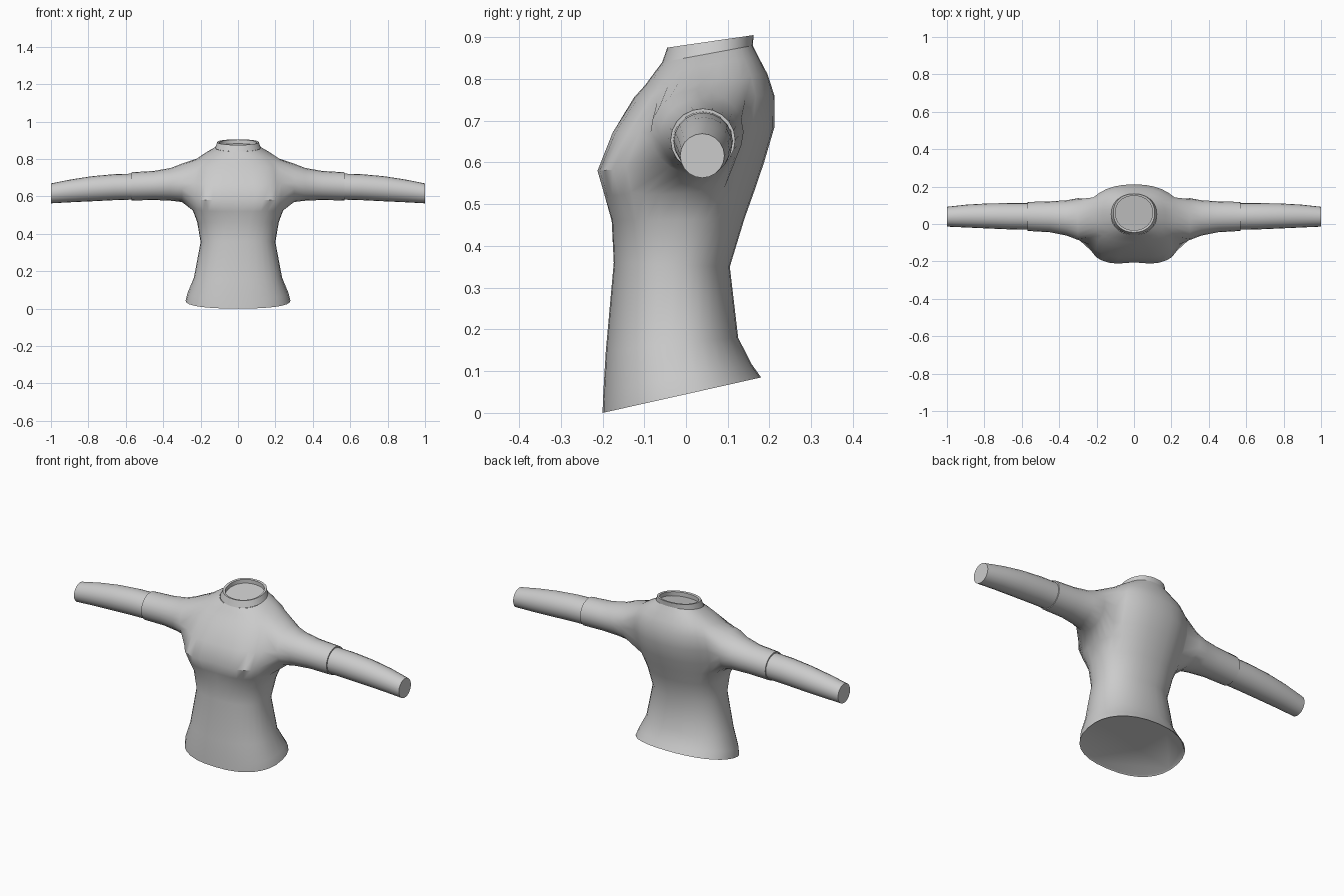
import bpy, bmesh
from math import cos, sin, pi, radians, copysign, exp

if "Cube" in bpy.data.objects:
    bpy.data.objects.remove(bpy.data.objects["Cube"])

N = 32          # columns around the torso
HALF = 3        # armhole half width in columns
LOW, HIGH = 5, 9  # armhole rows


def torso_ring(bm, yf, zf, yb, zb, hw, p=0.85, dip=0.0):
    """Tilted super-ellipse from a front point (yf, zf) to a back point (yb, zb)."""
    ring = []
    for k in range(N):
        c, s = cos(2 * pi * k / N), sin(2 * pi * k / N)
        q = p if s < 0 else 0.9
        x = hw * copysign(abs(c) ** q, c)
        t = copysign(abs(s) ** q, s)
        y = (yf + yb) / 2 + (yb - yf) / 2 * t
        if s < 0:
            y += dip * exp(-(x / 0.07) ** 2)
        ring.append(bm.verts.new((x, y, (zf + zb) / 2 + (zb - zf) / 2 * t)))
    return ring


def sleeve_ring(bm, side, x, y0, y1, z0, z1, n=20):
    ring = []
    for i in range(n):
        a = radians(-144 + 360 / n * i)
        ring.append(bm.verts.new((side * x, (y0 + y1) / 2 + (y1 - y0) / 2 * cos(a),
                                  (z0 + z1) / 2 + (z1 - z0) / 2 * sin(a))))
    return ring


def bridge(bm, a, b, skip=()):
    n = len(a)
    for k in range(n):
        if k not in skip:
            j = (k + 1) % n
            bm.faces.new((a[k], a[j], b[j], b[k]))


def finish(bm, name):
    bmesh.ops.recalc_face_normals(bm, faces=bm.faces)
    me = bpy.data.meshes.new(name)
    bm.to_mesh(me)
    bm.free()
    ob = bpy.data.objects.new(name, me)
    bpy.context.collection.objects.link(ob)
    bpy.ops.object.select_all(action='DESELECT')
    ob.select_set(True)
    bpy.context.view_layer.objects.active = ob
    bpy.ops.object.shade_smooth_by_angle(angle=radians(40))
    return ob


# Torso: front y, front z, back y, back z, half width, front squareness, centre dip
profile = [
    (-.200, .000, .180, .085, .280),
    (-.198, .050, .157, .117, .270),
    (-.192, .150, .125, .180, .236),
    (-.173, .360, .105, .350, .200),
    (-.178, .460, .140, .465, .218, .78),
    (-.199, .520, .165, .535, .238, .70, .006),
    (-.217, .580, .187, .600, .255, .65, .012),
    (-.180, .670, .212, .685, .262, .70, .004),
    (-.125, .755, .212, .760, .252, .80),
    (-.098, .785, .195, .812, .222),
    (-.076, .815, .174, .852, .170),
    (-.057, .840, .160, .880, .122, .9),
]
bm = bmesh.new()
rows = [torso_ring(bm, *r) for r in profile]
cols = [k % N for k in range(-HALF, HALF)]
hole = set(cols) | {(N // 2 - 1 - k) % N for k in cols}
for i in range(len(rows) - 1):
    bridge(bm, rows[i], rows[i + 1], hole if LOW <= i < HIGH else ())

# Hem underside, slightly recessed
hem = torso_ring(bm, -.194, .007, .174, .090, .272)
bridge(bm, rows[0], hem)
bm.faces.new(hem)

# Upper sleeves grow out of the armholes
upper = [
    (.30, -.085, .138, .570, .775),
    (.36, -.062, .127, .577, .752),
    (.45, -.044, .121, .581, .736),
    (.57, -.037, .118, .578, .729),
    (.57, -.022, .103, .593, .714),
]
loose = set()
for side in (1, -1):
    def at(row, k):
        return rows[row][(k if side > 0 else N // 2 - k) % N]
    loop = [at(LOW, k) for k in range(-HALF, HALF)]
    loop += [at(r, HALF) for r in range(LOW, HIGH)]
    loop += [at(HIGH, k) for k in range(HALF, -HALF, -1)]
    loop += [at(r, -HALF) for r in range(HIGH, LOW, -1)]
    loose.update(loop)
    for r in upper:
        ring = sleeve_ring(bm, side, *r)
        bridge(bm, loop, ring)
        loop = ring
bmesh.ops.smooth_vert(bm, verts=list(loose), factor=0.4,
                      use_axis_x=True, use_axis_y=True, use_axis_z=True)
finish(bm, "shirt_body")

# Lower sleeves with closed ends
lower = [
    (.555, -.031, .112, .583, .722),
    (.66, -.029, .112, .580, .719),
    (.78, -.024, .110, .574, .708),
    (.89, -.019, .104, .569, .691),
    (1.0, -.014, .092, .563, .669),
]
for side, label in ((1, "left"), (-1, "right")):
    bm = bmesh.new()
    rings = [sleeve_ring(bm, side, *r) for r in lower]
    for a, b in zip(rings, rings[1:]):
        bridge(bm, a, b)
    bm.faces.new(rings[-1])
    finish(bm, "lower_sleeve_" + label)

# Collar band with a recessed floor
bm = bmesh.new()
band = [
    (-.057, .840, .160, .880, .122, .95),
    (-.045, .875, .162, .905, .111, .95),
    (-.033, .873, .150, .903, .099, .95),
    (-.033, .850, .150, .882, .099, .95),
]
rings = [torso_ring(bm, *r) for r in band]
for a, b in zip(rings, rings[1:]):
    bridge(bm, a, b)
bm.faces.new(rings[-1])
finish(bm, "collar")
